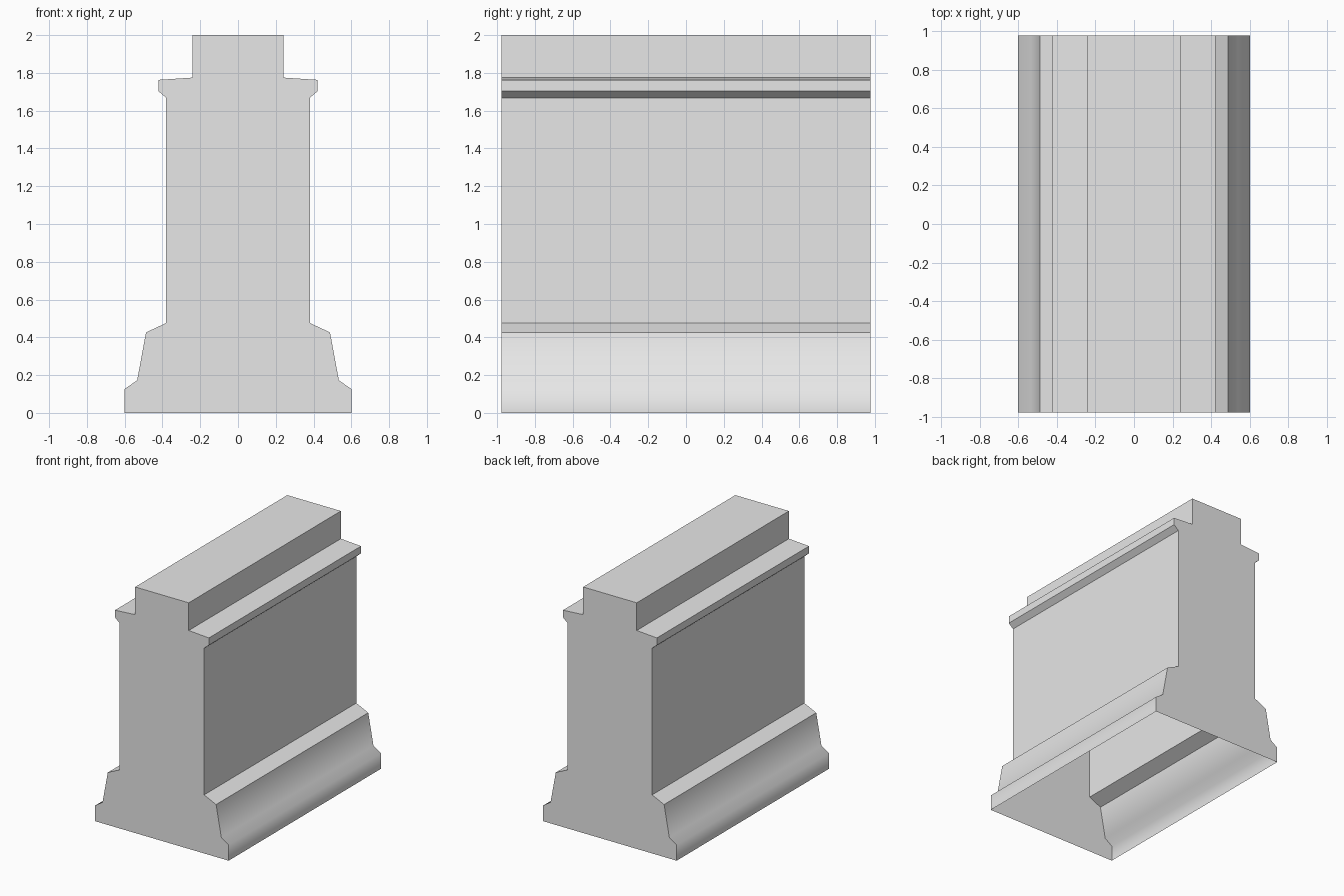
import bpy
import bmesh

# Remove the default cube only
cube = bpy.data.objects.get("Cube")
if cube:
    bpy.data.objects.remove(cube, do_unlink=True)

# Single stone colour
stone = bpy.data.materials.new("light grey stone")
stone.use_nodes = True
grey = (0.8, 0.8, 0.8, 1.0)
stone.diffuse_color = grey
stone.node_tree.nodes["Principled BSDF"].inputs["Base Color"].default_value = grey

HALF_LENGTH = 0.977
SMOOTH_TOP = 0.43   # the plinth moulding below this height is softly shaded

# Half of the cross-section, from the foot up: plinth, shaft, cornice, cap
half_profile = [
    (0.60, 0.0), (0.60, 0.127), (0.534, 0.172), (0.487, 0.426),
    (0.38, 0.476), (0.38, 1.668), (0.422, 1.704), (0.422, 1.763),
    (0.241, 1.775), (0.241, 2.0),
]
profile = half_profile + [(-x, z) for x, z in reversed(half_profile)]

bm = bmesh.new()
front = [bm.verts.new((x, -HALF_LENGTH, z)) for x, z in profile]
back = [bm.verts.new((x, HALF_LENGTH, z)) for x, z in profile]

# End caps
caps = [bm.faces.new(front), bm.faces.new(list(reversed(back)))]

# Long faces; the underside stays open
for i in range(len(profile) - 1):
    face = bm.faces.new((front[i], back[i], back[i + 1], front[i + 1]))
    face.smooth = max(v.co.z for v in face.verts) < SMOOTH_TOP

# Keep every edge crisp except those between the soft plinth faces
for edge in bm.edges:
    edge.smooth = len(edge.link_faces) == 2 and all(f.smooth for f in edge.link_faces)

bmesh.ops.recalc_face_normals(bm, faces=bm.faces)

mesh = bpy.data.meshes.new("wall_section")
bm.to_mesh(mesh)
bm.free()
mesh.materials.append(stone)
wall = bpy.data.objects.new("wall_section", mesh)
bpy.context.collection.objects.link(wall)
